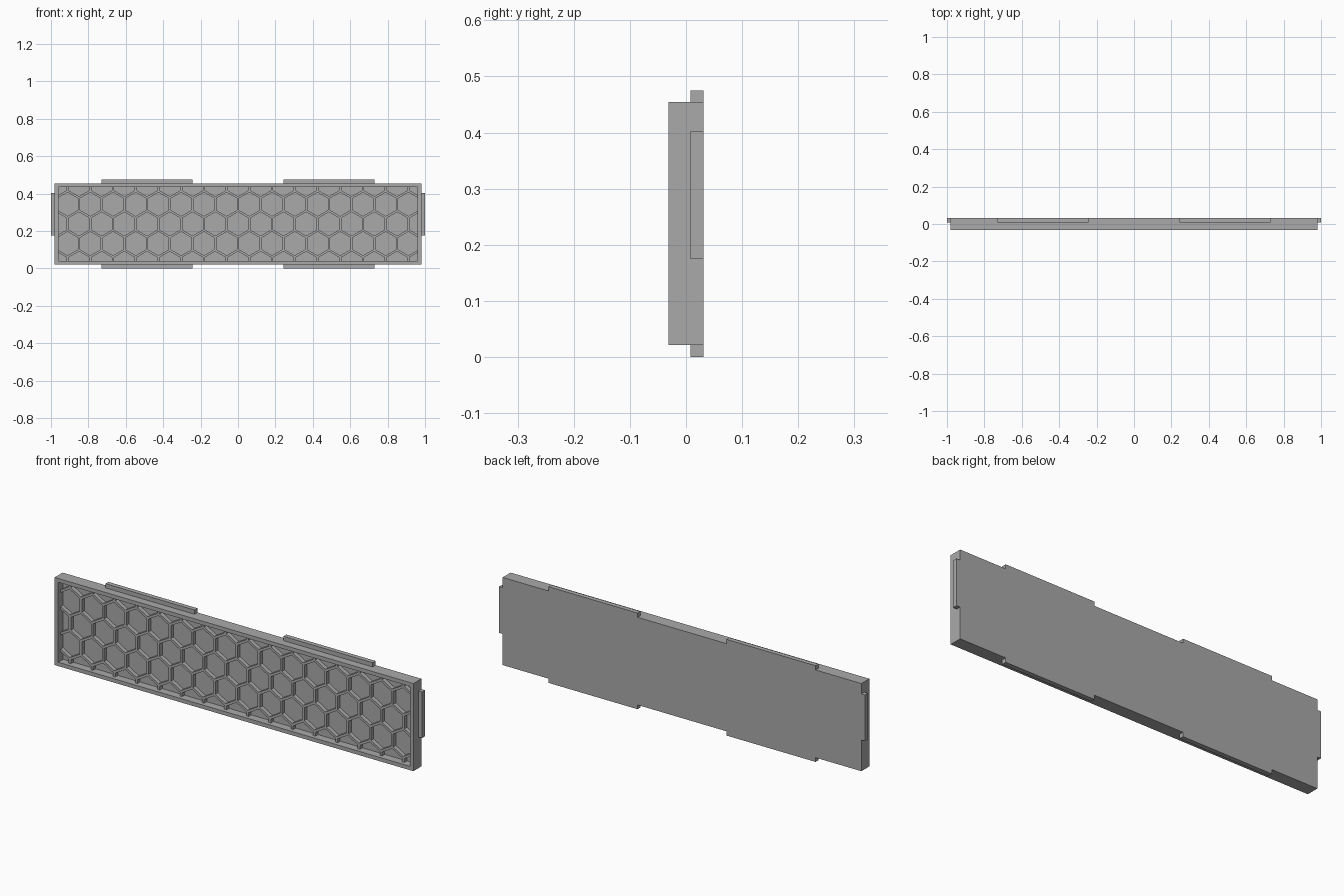
import bpy, bmesh, math
from mathutils import Vector

if "Cube" in bpy.data.objects:
    bpy.data.objects.remove(bpy.data.objects["Cube"], do_unlink=True)

# Main sizes
HALF_X, Z0, Z1 = 0.98, 0.021, 0.454      # panel outline
FRONT, FLOOR, BACK = -0.031, 0.008, 0.031
RIM = 0.019                              # rim width
MID_Z = (Z0 + Z1) / 2
PITCH, RIB, RIB_FRONT = 0.1215, 0.012, -0.012

grey = bpy.data.materials.new("plain grey")
grey.use_nodes = True
grey.diffuse_color = (0.4, 0.4, 0.4, 1)
grey.node_tree.nodes["Principled BSDF"].inputs["Base Color"].default_value = grey.diffuse_color


def finish(bm, name):
    bmesh.ops.recalc_face_normals(bm, faces=bm.faces)
    mesh = bpy.data.meshes.new(name)
    bm.to_mesh(mesh)
    bm.free()
    mesh.materials.append(grey)
    obj = bpy.data.objects.new(name, mesh)
    bpy.context.collection.objects.link(obj)
    return obj


def box_mesh(x0, x1, y0, y1, z0, z1):
    bm = bmesh.new()
    bmesh.ops.create_cube(bm, size=1)
    for v in bm.verts:
        v.co = Vector((x1 if v.co.x > 0 else x0,
                       y1 if v.co.y > 0 else y0,
                       z1 if v.co.z > 0 else z0))
    return bm


# Tray: a slab with its front face inset and pushed back
bm = box_mesh(-HALF_X, HALF_X, FRONT, BACK, Z0, Z1)
bm.normal_update()
front = min(bm.faces, key=lambda f: f.calc_center_median().y)
bmesh.ops.inset_region(bm, faces=[front], thickness=RIM, use_even_offset=True)
floor = bmesh.ops.extrude_face_region(bm, geom=[front])
bmesh.ops.delete(bm, geom=[front], context='FACES_ONLY')
for v in floor["geom"]:
    if isinstance(v, bmesh.types.BMVert):
        v.co.y = FLOOR
finish(bm, "panel_tray")

# Honeycomb: hexagonal rings, welded, trimmed to the tray and given depth
bm = bmesh.new()
radius = PITCH / math.sqrt(3)
inner = radius - RIB / math.sqrt(3)
for row in range(-2, 3):
    for col in range(-9, 10):
        cx = (col + 0.5 * (row % 2)) * PITCH
        cz = MID_Z + row * radius * 1.5
        rings = []
        for r in (radius, inner):
            rings.append([bm.verts.new((cx + r * math.sin(k * math.pi / 3), RIB_FRONT,
                                        cz + r * math.cos(k * math.pi / 3)))
                          for k in range(6)])
        out, inn = rings
        for k in range(6):
            n = (k + 1) % 6
            bm.faces.new((out[k], out[n], inn[n], inn[k]))
bmesh.ops.remove_doubles(bm, verts=bm.verts, dist=0.0005)

half_w, half_h = HALF_X - RIM, MID_Z - Z0 - RIM
for normal, reach in (((1, 0, 0), half_w), ((-1, 0, 0), half_w),
                      ((0, 0, 1), half_h), ((0, 0, -1), half_h)):
    normal = Vector(normal)
    bmesh.ops.bisect_plane(bm, geom=bm.verts[:] + bm.edges[:] + bm.faces[:],
                           plane_co=Vector((0, 0, MID_Z)) + normal * reach,
                           plane_no=normal, clear_outer=True)
ribs = bmesh.ops.extrude_face_region(bm, geom=bm.faces[:])
for v in ribs["geom"]:
    if isinstance(v, bmesh.types.BMVert):
        v.co.y = FLOOR
finish(bm, "honeycomb_ribs")

# Edge tabs, mirrored left and right
for side, word in ((1, "left"), (-1, "right")):
    xs = sorted((side * 0.243, side * 0.73))
    finish(box_mesh(*xs, FLOOR, BACK, Z1, 0.475), "top_tab_" + word)
    finish(box_mesh(*xs, FLOOR, BACK, 0, Z0), "bottom_tab_" + word)
    xs = sorted((side * HALF_X, side * 1.0))
    finish(box_mesh(*xs, FLOOR, BACK, 0.175, 0.403), "end_tab_" + word)
